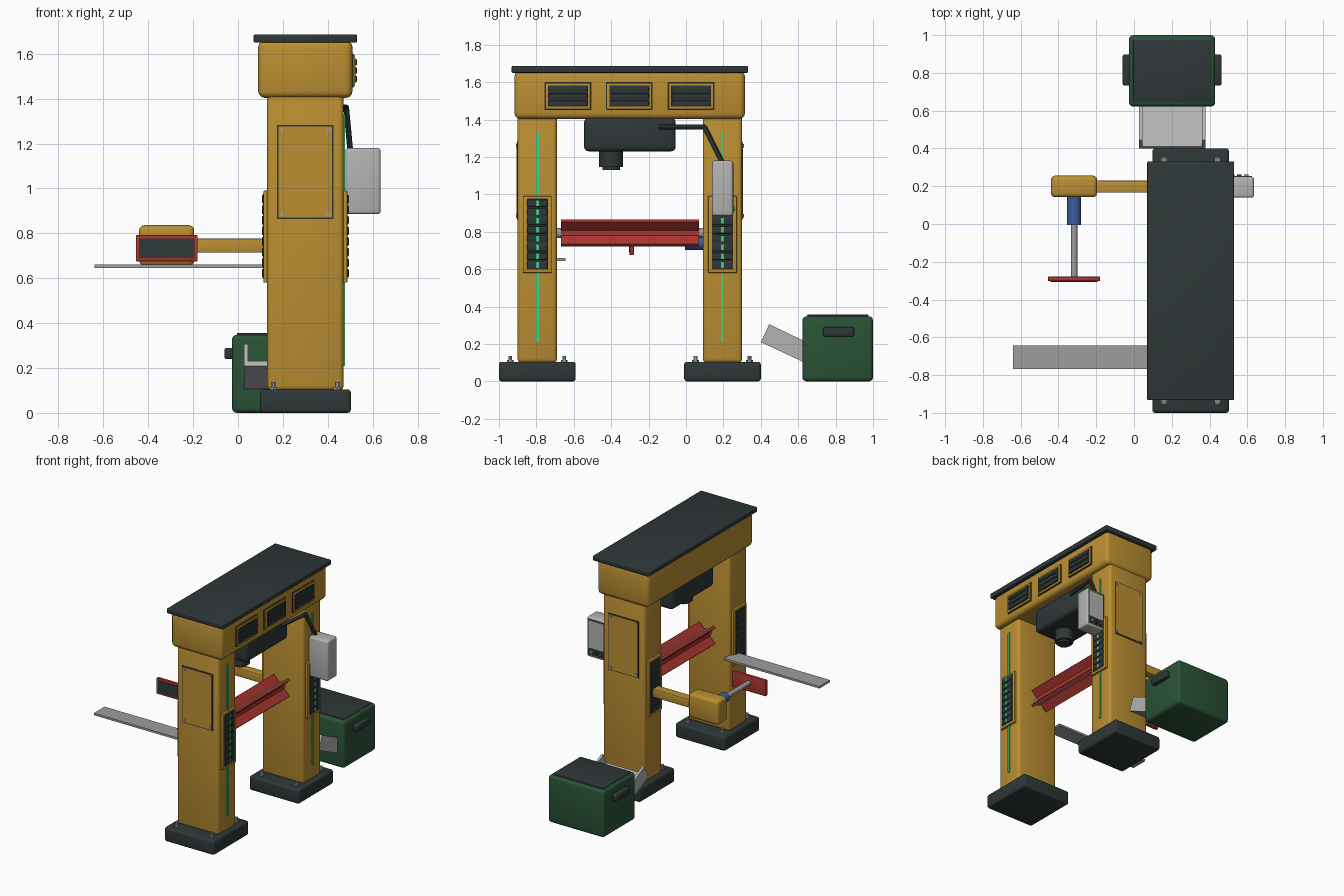
import bpy, bmesh
from mathutils import Vector

cube = bpy.data.objects.get("Cube")
if cube:
    bpy.data.objects.remove(cube, do_unlink=True)


def material(name, r, g, b):
    m = bpy.data.materials.new(name)
    m.use_nodes = True
    m.diffuse_color = (r, g, b, 1)
    m.node_tree.nodes["Principled BSDF"].inputs["Base Color"].default_value = (r, g, b, 1)
    return m


YELLOW = material("mustard_yellow", .50, .275, .032)
DARK = material("dark_slate", .028, .038, .039)
GREEN = material("deep_green", .022, .085, .037)
PALE = material("pale_grey", .45, .45, .445)
STEEL = material("steel_grey", .34, .34, .34)
RED = material("brick_red", .40, .036, .030)
BLUE = material("blue", .045, .11, .33)
GLOW = material("light_green", .05, .62, .20)


def finish(bm, name, mat):
    bmesh.ops.recalc_face_normals(bm, faces=bm.faces)
    mesh = bpy.data.meshes.new(name)
    bm.to_mesh(mesh)
    bm.free()
    mesh.materials.append(mat)
    obj = bpy.data.objects.new(name, mesh)
    bpy.context.collection.objects.link(obj)
    bpy.ops.object.select_all(action='DESELECT')
    obj.select_set(True)
    bpy.context.view_layer.objects.active = obj
    bpy.ops.object.shade_smooth_by_angle()
    return obj


def box(name, mat, xs, ys, zs, bevel=0):
    """Box from its ranges, with optional rounded edges."""
    bm = bmesh.new()
    bmesh.ops.create_cube(bm, size=1)
    for v in bm.verts:
        v.co = [(a + b) / 2 + c * (b - a) for c, (a, b) in zip(v.co, (xs, ys, zs))]
    if bevel:
        bmesh.ops.bevel(bm, geom=bm.edges[:], offset=bevel, segments=3,
                        profile=0.5, affect='EDGES')
    return finish(bm, name, mat)


def rod(name, mat, start, end, radius, sides=24):
    """Cylinder between two points."""
    a, b = Vector(start), Vector(end)
    bm = bmesh.new()
    bmesh.ops.create_cone(bm, cap_ends=True, segments=sides, radius1=radius,
                          radius2=radius, depth=(b - a).length)
    turn = (b - a).to_track_quat('Z', 'Y')
    for v in bm.verts:
        v.co = turn @ v.co + (a + b) / 2
    return finish(bm, name, mat)


def prism(name, mat, points, xs):
    """Side outline (y, z) extruded along x."""
    bm = bmesh.new()
    face = bm.faces.new([bm.verts.new((xs[0], y, z)) for y, z in points])
    moved = bmesh.ops.extrude_face_region(bm, geom=[face])["geom"]
    bmesh.ops.translate(bm, vec=(xs[1] - xs[0], 0, 0),
                        verts=[v for v in moved if isinstance(v, bmesh.types.BMVert)])
    return finish(bm, name, mat)


def around(c, half):
    return (c - half, c + half)


def span(a, b):
    return (min(a, b), max(a, b))


CX = 0.30

# Posts with feet, anchor bolts, service panels and slatted side panels
for label, yc, out in (("front", -0.795, -1), ("back", 0.195, 1)):
    box(label + "_foot", DARK, around(CX, .203), around(yc, .205), (0, .105), .015)
    box(label + "_post", YELLOW, around(CX, .17), around(yc, .105), (.1, 1.43), .02)
    for dx in (-.142, .142):
        for dy in (-.144, .144):
            x, y = CX + dx, yc + dy
            rod(label + "_anchor_nut", STEEL, (x, y, .10), (x, y, .115), .018, 6)
            rod(label + "_anchor_bolt", STEEL, (x, y, .10), (x, y, .137), .010, 12)

    wall = yc + out * .105
    box(label + "_service_trim", DARK, around(CX, .126),
        span(wall - out * .01, wall + out * .003), (.863, 1.282))
    box(label + "_service_panel", YELLOW, around(CX, .119),
        span(wall - out * .01, wall + out * .006), (.870, 1.275))
    for dx in (-.103, .103):
        for z in (.885, 1.26):
            rod(label + "_panel_screw", STEEL, (CX + dx, wall, z),
                (CX + dx, wall + out * .010, z), .009, 12)

    for side in (-1, 1):
        face = CX + side * .17

        def layer(depth):
            return span(face - side * .01, face + side * depth)

        box(label + "_side_panel", YELLOW, layer(.017), around(yc, .077), (.58, .99), .004)
        box(label + "_side_recess", DARK, layer(.0185), around(yc, .056), (.598, .977))
        for i in range(8):
            z = .622 + i * .0472
            box(label + "_side_slat", DARK, layer(.023), around(yc, .054), around(z, .019), .003)
            if side > 0:
                box(label + "_light_dash", GLOW, layer(.025), around(yc, .008), around(z, .015))
        if side > 0:
            for zs in ((.21, .58), (.99, 1.33)):
                box(label + "_light_strip", GLOW, layer(.007), around(yc, .008), zs)

# Top beam, roof plate and vents
box("top_beam", YELLOW, around(CX, .21), (-.917, .315), (1.403, 1.66), .03)
box("roof_plate", DARK, around(CX, .23), (-.932, .332), (1.65, 1.686), .006)
for yc in (-.631, -.303, .027):
    box("vent_trim", DARK, (.50, .514), around(yc, .125), (1.450, 1.600))
    box("vent_frame", YELLOW, (.50, .522), around(yc, .120), (1.455, 1.595), .003)
    box("vent_recess", DARK, (.50, .524), around(yc, .107), (1.469, 1.581))
    for i in range(3):
        box("vent_slat", DARK, (.51, .530), around(yc, .104), around(1.488 + i * .037, .013), .003)

# Scanner head hanging below the beam
box("scanner_housing", DARK, around(CX, .15), (-.545, -.055), (1.23, 1.41), .025)
rod("scanner_collar", DARK, (CX, -.40, 1.145), (CX, -.40, 1.24), .064, 32)
rod("scanner_lens", DARK, (CX, -.40, 1.13), (CX, -.40, 1.15), .046, 32)

# Jointed arm to the control box
elbow = (.482, .10, 1.36)
rod("cable_arm_upper", DARK, (.455, -.14, 1.36), elbow, .013, 12)
rod("cable_arm_lower", DARK, elbow, (.50, .195, 1.17), .013, 12)

# Control box with its rear control panel
box("control_box", PALE, (.478, .635), around(.195, .056), (.885, 1.18), .013)
box("control_panel_trim", DARK, (.488, .625), (.245, .253), (.90, 1.165))
box("control_panel_face", PALE, (.496, .617), (.245, .255), (.955, 1.157))
for x, mat in ((.52, RED), (.557, DARK), (.594, GLOW)):
    rod("control_button", mat, (x, .25, .927), (x, .262, .927), .012, 16)

# Crossed red transfer bar between the posts
half, thick = .062, .010
for side in (-1, 1):
    bar = box("transfer_bar_blade", RED, (-.092, .092), (-.667, .07), (-thick, thick))
    bar.rotation_euler.y = side * .785
    bar.location = (CX, 0, .793)
box("transfer_bar_core", RED, around(CX, .028), (-.667, .07), around(.793, .014))
rod("transfer_bar_axle", STEEL, (CX, -.70, .793), (CX, .10, .793), .026)

# Side plank reaching out from the front post
box("side_plank", STEEL, (-.64, .14), (-.768, -.643), (.645, .660))

# Pusher arm, head, cylinder and paddle
box("pusher_arm", YELLOW, (-.21, .15), around(.198, .032), (.714, .776), .005)
box("pusher_head", YELLOW, (-.44, -.195), (.142, .256), (.656, .836), .022)
rod("pusher_cylinder", BLUE, (-.317, -.005, .74), (-.317, .15, .74), .037, 32)
rod("pusher_rod", STEEL, (-.317, -.285, .74), (-.317, 0, .74), .017)
box("pusher_paddle", RED, (-.455, -.18), (-.302, -.279), (.675, .792), .004)
box("paddle_pad", DARK, (-.441, -.194), (-.306, -.295), (.690, .777))

# Collection bin with lid, handles and chute
box("bin_body", GREEN, (-.027, .43), (.622, 1.0), (0, .348), .022)
box("bin_lid", DARK, (-.005, .408), (.648, .975), (.33, .357), .005)
for xs in ((-.06, -.015), (.418, .463)):
    box("bin_handle", DARK, xs, (.733, .898), (.24, .29), .009)
for xs in ((.027, .045), (.36, .378)):
    prism("chute_wall", PALE, [(.40, .21), (.445, .306), (.65, .207), (.65, .093)], xs)
prism("chute_floor", PALE, [(.40, .21), (.410, .232), (.65, .116), (.65, .093)], (.03, .375))
